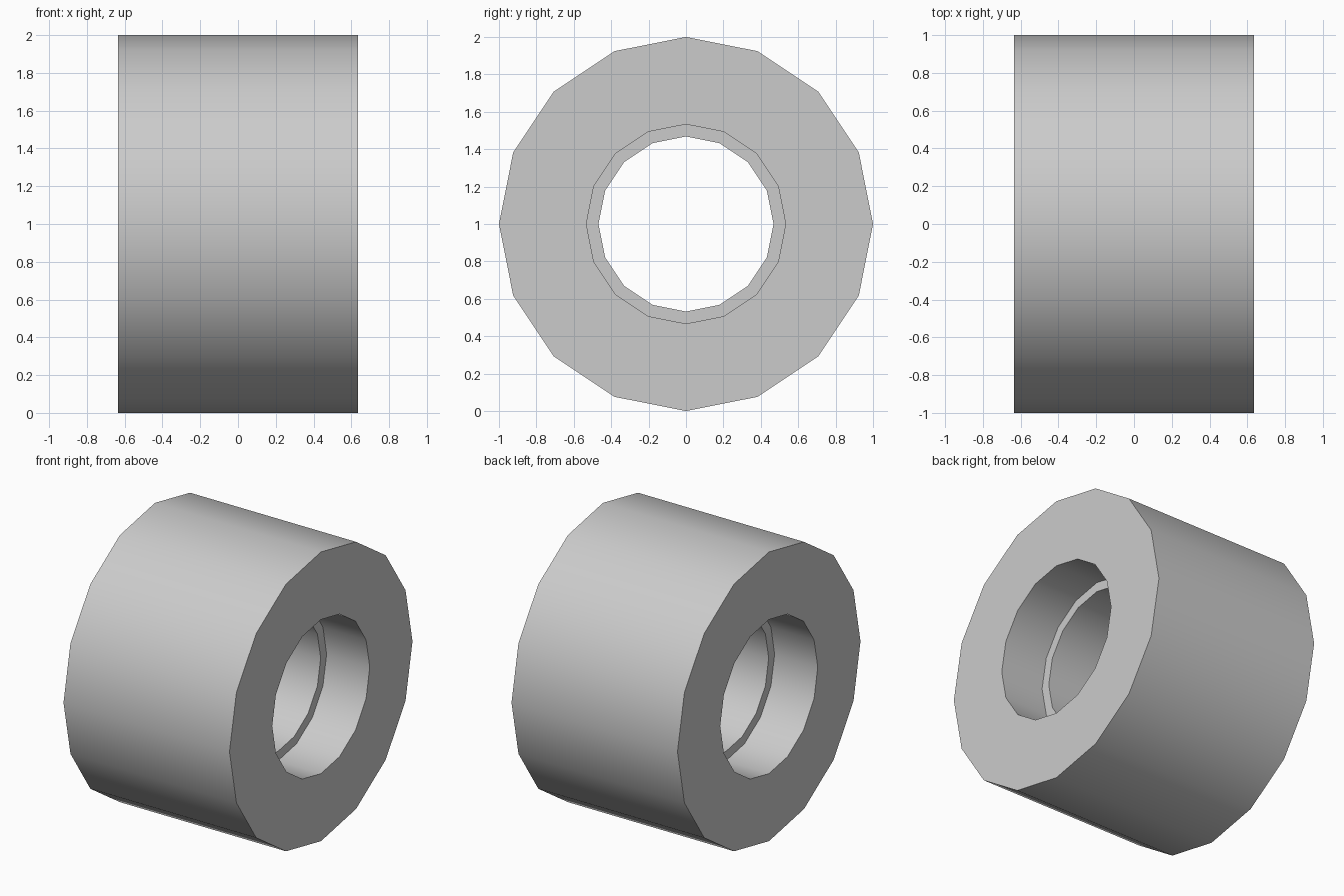
import bpy
import bmesh
from math import cos, sin, pi, radians

cube = bpy.data.objects.get("Cube")
if cube:
    bpy.data.objects.remove(cube, do_unlink=True)

SIDES = 16
HALF_WIDTH = 0.635
STEP_X = 0.305
OUTER, BORE, LIP = 1.0, 0.533, 0.468

# Single grey material
grey = bpy.data.materials.new("light grey")
grey.use_nodes = True
colour = (0.6, 0.6, 0.6, 1)
grey.diffuse_color = colour
grey.node_tree.nodes["Principled BSDF"].inputs["Base Color"].default_value = colour

# Closed cross-section (x, radius): outer tread, end faces, bore with inner lip
profile = [
    (-HALF_WIDTH, OUTER), (HALF_WIDTH, OUTER),
    (HALF_WIDTH, BORE), (STEP_X, BORE),
    (STEP_X, LIP), (-STEP_X, LIP),
    (-STEP_X, BORE), (-HALF_WIDTH, BORE),
]

# Revolve the cross-section around the x axis
bm = bmesh.new()
rings = []
for x, r in profile:
    angles = [2 * pi * i / SIDES for i in range(SIDES)]
    rings.append([bm.verts.new((x, r * cos(a), 1 + r * sin(a))) for a in angles])
for k, ring in enumerate(rings):
    after = rings[(k + 1) % len(rings)]
    for i in range(SIDES):
        j = (i + 1) % SIDES
        bm.faces.new((ring[i], ring[j], after[j], after[i]))
bmesh.ops.recalc_face_normals(bm, faces=bm.faces)

mesh = bpy.data.meshes.new("wheel_ring")
bm.to_mesh(mesh)
bm.free()
mesh.materials.append(grey)
wheel = bpy.data.objects.new("wheel_ring", mesh)
bpy.context.collection.objects.link(wheel)

# Smooth round walls, crisp rims
bpy.ops.object.select_all(action='DESELECT')
wheel.select_set(True)
bpy.context.view_layer.objects.active = wheel
bpy.ops.object.shade_smooth_by_angle(angle=radians(30))
